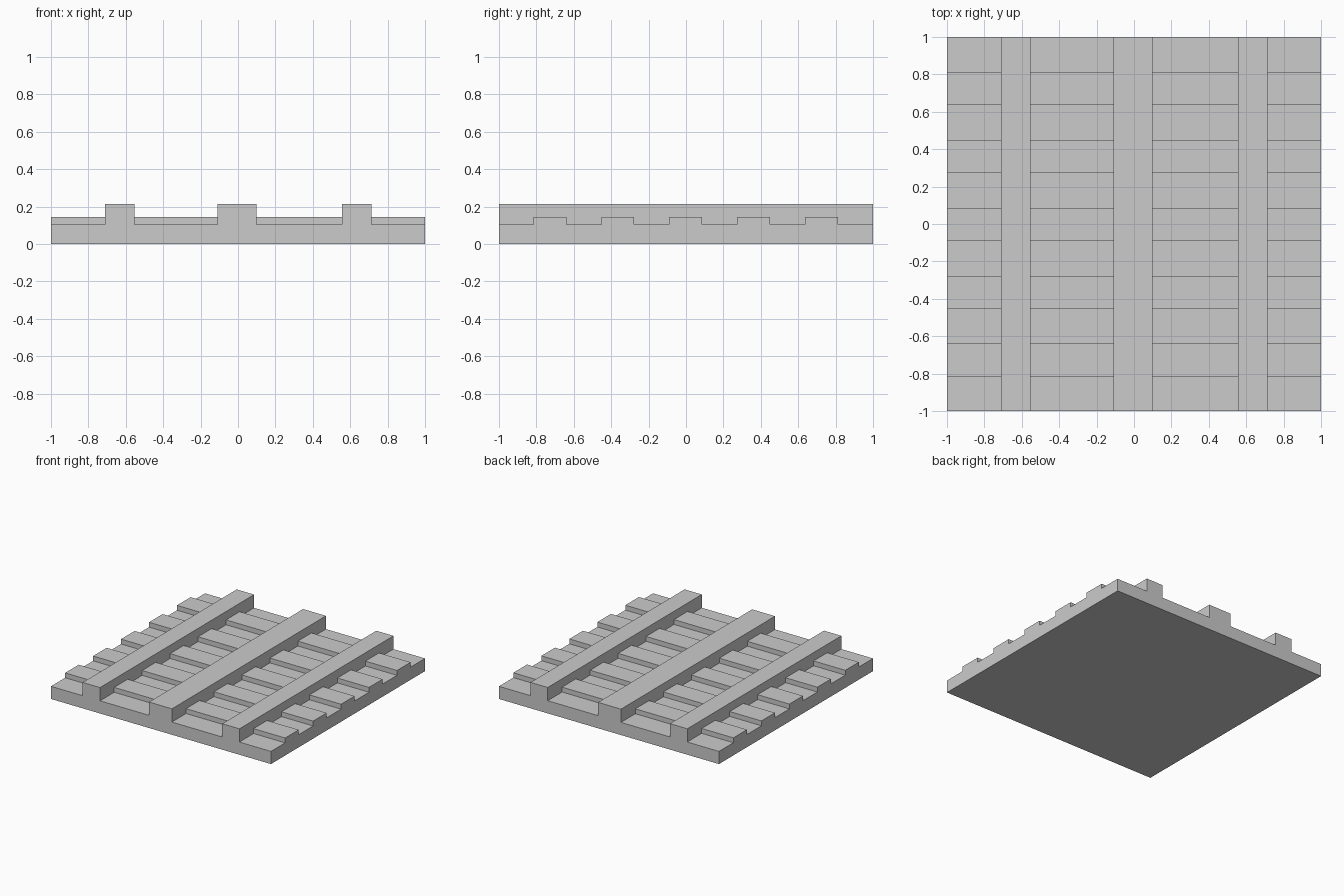
import bpy
import bmesh

if "Cube" in bpy.data.objects:
    bpy.data.objects.remove(bpy.data.objects["Cube"])

DECK, SLAT, RAIL = 0.104, 0.144, 0.213
RAILS = [(-0.712, -0.554), (-0.109, 0.099), (0.557, 0.713)]
SLATS = [(-0.816, -0.64), (-0.453, -0.277), (-0.09, 0.086), (0.273, 0.449), (0.636, 0.813)]


def add_prism(bm, points):
    """Extrude a list of 3D points by the vector stored in its last item."""
    *outline, sweep = points
    face = bm.faces.new([bm.verts.new(p) for p in outline])
    new = bmesh.ops.extrude_face_region(bm, geom=[face])["geom"]
    bmesh.ops.translate(bm, vec=sweep, verts=[v for v in new if isinstance(v, bmesh.types.BMVert)])


def make_object(name, prisms):
    bm = bmesh.new()
    for points in prisms:
        add_prism(bm, points)
    bmesh.ops.recalc_face_normals(bm, faces=bm.faces)
    mesh = bpy.data.meshes.new(name)
    bm.to_mesh(mesh)
    bm.free()
    obj = bpy.data.objects.new(name, mesh)
    bpy.context.collection.objects.link(obj)
    return obj


# Deck with three lengthwise rails, swept from front to back
profile = [(-1, -1, 0), (-1, -1, DECK)]
for x0, x1 in RAILS:
    profile += [(x0, -1, DECK), (x0, -1, RAIL), (x1, -1, RAIL), (x1, -1, DECK)]
profile += [(1, -1, DECK), (1, -1, 0)]
panel = make_object("railed_panel", [profile + [(0, 2, 0)]])

# Low crosswise slats, sunk into the deck and running through the rails
slats = make_object("cross_slats", [
    [(-1, y0, 0.05), (-1, y0, SLAT), (-1, y1, SLAT), (-1, y1, 0.05), (2, 0, 0)]
    for y0, y1 in SLATS])

# Fuse the slats into the panel
union = panel.modifiers.new("fuse_slats", "BOOLEAN")
union.operation = "UNION"
union.solver = "EXACT"
union.object = slats
bpy.context.view_layer.objects.active = panel
bpy.ops.object.modifier_apply(modifier=union.name)
bpy.data.objects.remove(slats)
